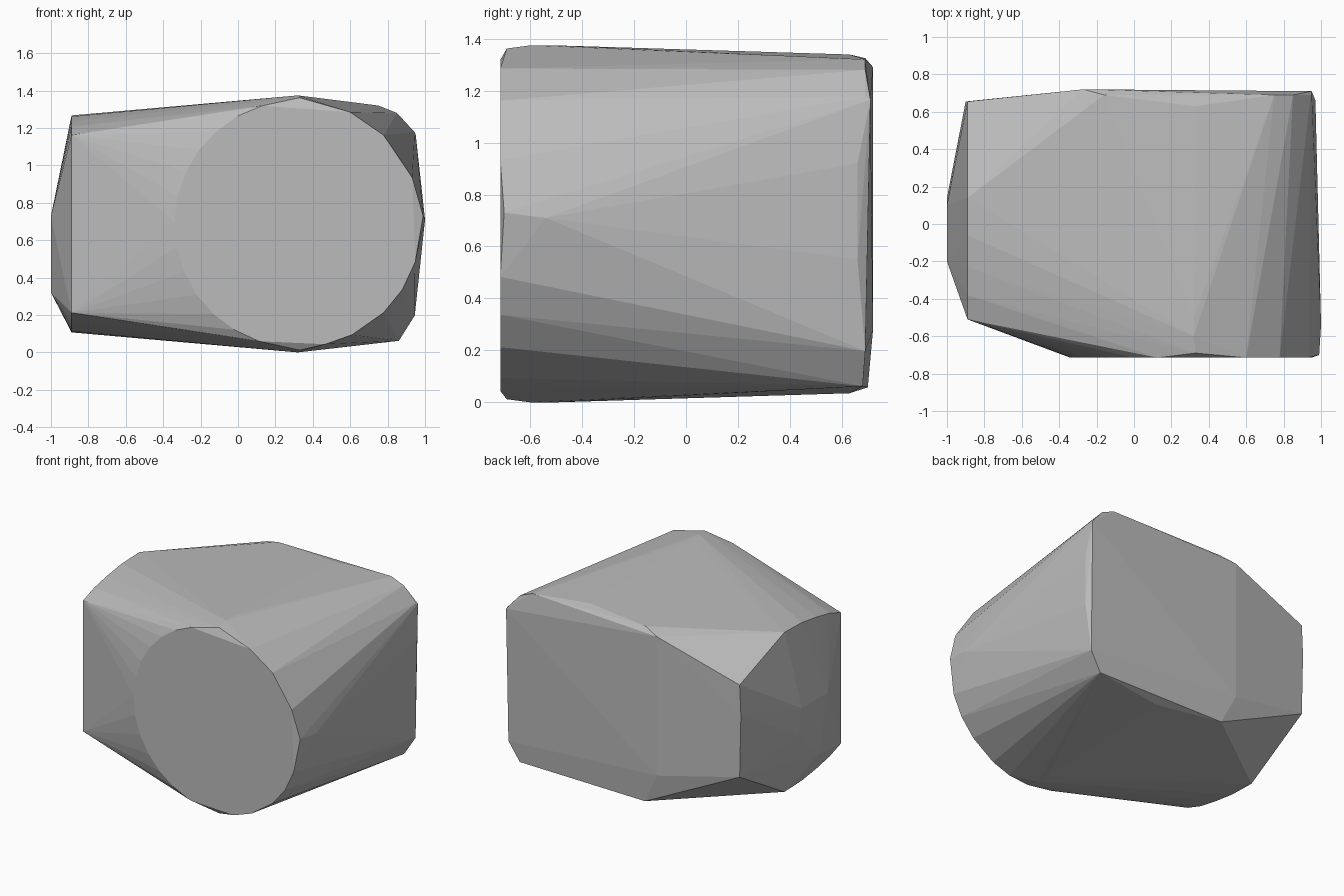
import bpy
import bmesh
from math import cos, sin, radians

default_cube = bpy.data.objects.get("Cube")
if default_cube:
    bpy.data.objects.remove(default_cube, do_unlink=True)

MID_Z = 0.687      # height of the horizontal symmetry plane
FRONT_Y = -0.715   # plane of the round front face


def make_material(name, colour):
    """One flat colour for viewport and render."""
    material = bpy.data.materials.new(name)
    material.use_nodes = True
    material.diffuse_color = colour
    shader = material.node_tree.nodes["Principled BSDF"]
    shader.inputs["Base Color"].default_value = colour
    shader.inputs["Roughness"].default_value = 0.8
    return material


def mirrored(corners):
    """Corners given as x, y and distance from the middle, copied above and below."""
    return [(x, y, MID_Z + side * rise)
            for x, y, rise in corners for side in (1, -1)]


def arc(centre_x, radius, angles):
    """Points of a circle standing in the front plane."""
    return [(centre_x + radius * cos(radians(a)), FRONT_Y,
             MID_Z + radius * sin(radians(a))) for a in angles]


def hull_object(name, points, material):
    """Flat-shaded convex solid wrapped around the given points."""
    bm = bmesh.new()
    for point in points:
        bm.verts.new(point)
    hull = bmesh.ops.convex_hull(bm, input=bm.verts[:])
    unused = {v for v in hull["geom_interior"] + hull["geom_unused"]
              if isinstance(v, bmesh.types.BMVert) and not v.link_faces}
    bmesh.ops.delete(bm, geom=list(unused), context="VERTS")
    bmesh.ops.recalc_face_normals(bm, faces=bm.faces[:])
    mesh = bpy.data.meshes.new(name)
    bm.to_mesh(mesh)
    bm.free()
    mesh.materials.append(material)
    body = bpy.data.objects.new(name, mesh)
    bpy.context.collection.objects.link(body)
    return body


# Round front face: fine on one half, coarse facets on the other
front_face = arc(0.32, 0.66, range(107, 254, 12))
front_face += arc(0.32, 0.66, (65, 46, 22, -18, -32, -46, -64, -77, -108))

# Slightly bulging rim behind the front face
front_rim = mirrored([(0.33, -0.69, 0.675), (0.32, -0.6, 0.687), (0.32, -0.5, 0.687)])
front_rim += [(0.99, -0.7, 0.73), (1, -0.54, 0.71)]

# Rounded end on the narrow side, with a shallow bulge
narrow_end = mirrored([(-0.89, -0.51, 0.475), (-0.89, -0.38, 0.52), (-0.89, -0.23, 0.55),
                       (-0.89, -0.06, 0.574), (-0.89, 0.14, 0.58)])
narrow_end += [(-0.89, 0.655, 1.08), (-0.9, 0.655, 0.86), (-0.89, 0.655, 0.41)]
end_bulge = [(-1, 0.14, 0.55), (-1, -0.2, 0.73), (-1, -0.1, 0.32), (-1, 0.1, 0.73)]

# Back wall with chamfered corners
back_wall = mirrored([(0.33, 0.63, 0.652), (0.945, 0.69, 0.49)])
back_wall += [(-0.27, 0.72, 1.29), (-0.27, 0.72, 0.28), (-0.16, 0.69, 1.325),
              (-0.16, 0.7, 0.058), (0.75, 0.69, 1.32), (0.85, 0.69, 1.28),
              (0.86, 0.68, 0.062), (0.95, 0.71, 1.165),
              (0.97, 0.66, 0.92), (0.97, 0.66, 0.55)]

stone_grey = make_material("stone grey", (0.5, 0.5, 0.5, 1))
hull_object("faceted_block",
            front_face + front_rim + narrow_end + end_bulge + back_wall, stone_grey)
